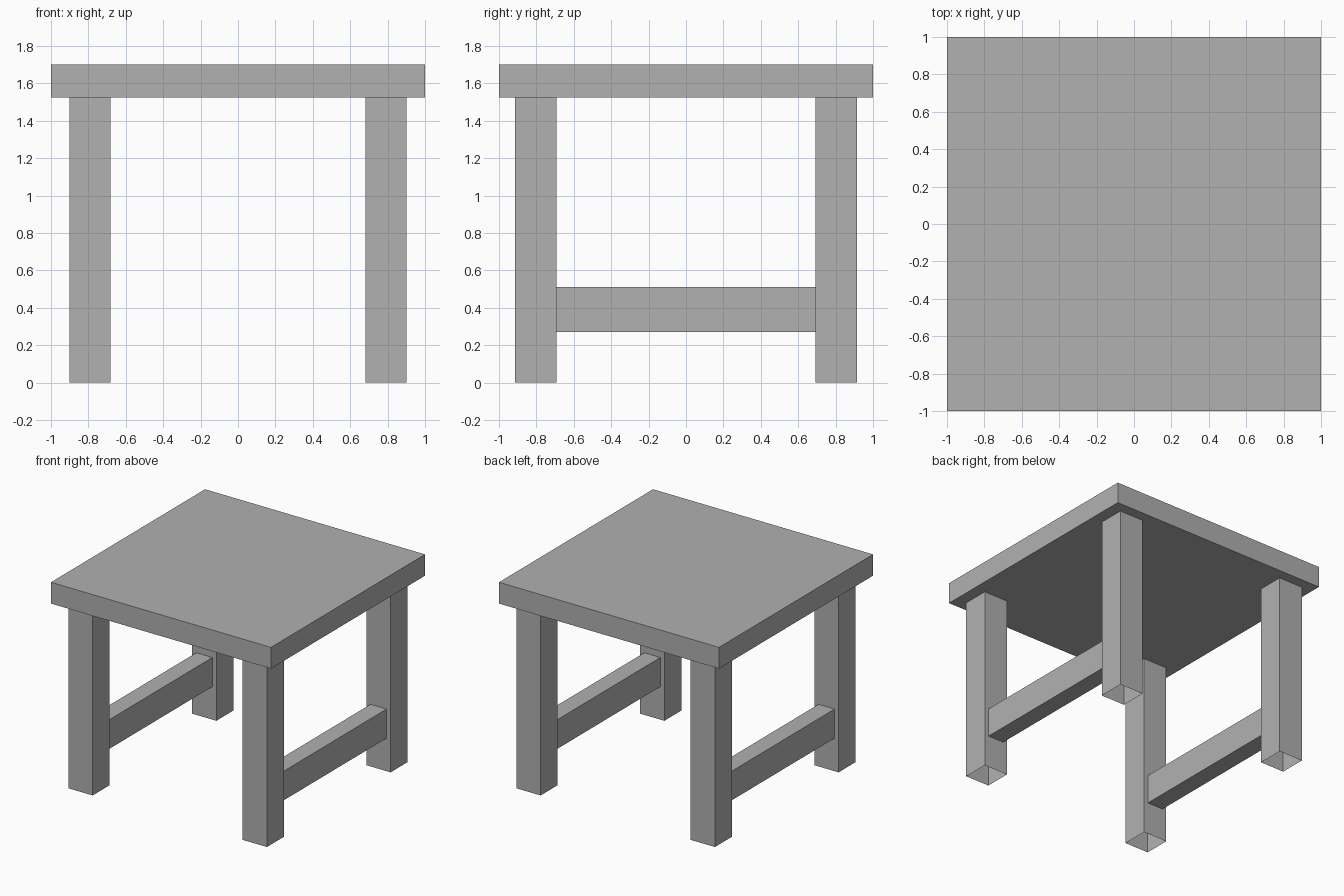
import bpy
import bmesh
from mathutils import Vector

if "Cube" in bpy.data.objects:
    bpy.data.objects.remove(bpy.data.objects["Cube"], do_unlink=True)

# One plain grey for the whole table
GREY = (0.44, 0.44, 0.44, 1)
grey = bpy.data.materials.new("plain grey")
grey.use_nodes = True
grey.diffuse_color = GREY
grey.node_tree.nodes["Principled BSDF"].inputs["Base Color"].default_value = GREY


def box(name, low, high, open_ends=False):
    """Box between two corners, optionally without its top and bottom."""
    low, high = Vector(low), Vector(high)
    bm = bmesh.new()
    bmesh.ops.create_cube(bm, size=1)
    if open_ends:
        bm.normal_update()
        ends = [f for f in bm.faces if abs(f.normal.z) > 0.5]
        bmesh.ops.delete(bm, geom=ends, context="FACES_ONLY")
    bmesh.ops.scale(bm, vec=high - low, verts=bm.verts)
    bmesh.ops.translate(bm, vec=(low + high) / 2, verts=bm.verts)
    mesh = bpy.data.meshes.new(name)
    bm.to_mesh(mesh)
    bm.free()
    mesh.materials.append(grey)
    obj = bpy.data.objects.new(name, mesh)
    bpy.context.collection.objects.link(obj)
    return obj


LEG = 0.22            # leg thickness
LEG_X, LEG_Y = 0.792, 0.803   # leg centres
UNDERSIDE = 1.525

# Table top
box("table_top", (-1, -1, UNDERSIDE), (1, 1, 1.7))

for side, sx in (("left", 1), ("right", -1)):
    x = sx * LEG_X
    # Hollow legs, open at the foot
    for end, sy in (("front", -1), ("back", 1)):
        y = sy * LEG_Y
        box(f"{end}_{side}_leg",
            (x - LEG / 2, y - LEG / 2, 0),
            (x + LEG / 2, y + LEG / 2, UNDERSIDE), open_ends=True)
    # Side rail between the front and back legs
    reach = LEG_Y - LEG / 2
    box(f"{side}_rail", (x - 0.073, -reach, 0.27), (x + 0.073, reach, 0.51))
